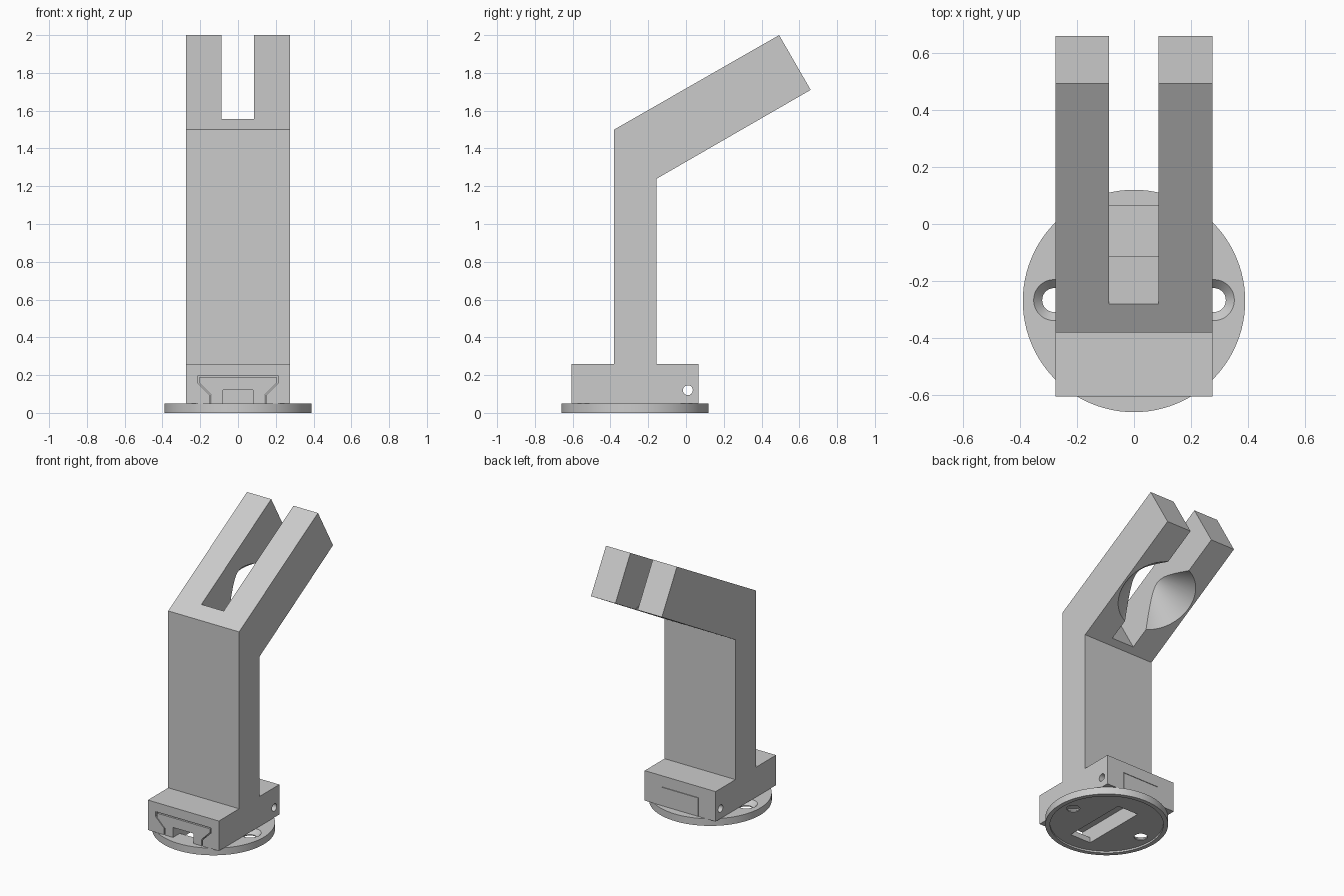
import bpy, bmesh, math
from mathutils import Matrix, Vector

if "Cube" in bpy.data.objects:
    bpy.data.objects.remove(bpy.data.objects["Cube"], do_unlink=True)

grey = bpy.data.materials.new("plain_grey")
grey.use_nodes = True
GREY = (0.6, 0.6, 0.6, 1)
grey.diffuse_color = GREY
grey.node_tree.nodes["Principled BSDF"].inputs["Base Color"].default_value = GREY


def finish(name, bm):
    bmesh.ops.recalc_face_normals(bm, faces=bm.faces[:])
    mesh = bpy.data.meshes.new(name)
    bm.to_mesh(mesh)
    bm.free()
    mesh.materials.append(grey)
    ob = bpy.data.objects.new(name, mesh)
    bpy.context.collection.objects.link(ob)
    return ob


def extrude(name, points, axis, start, end):
    """Extrude a flat outline along x (points are y, z) or y (points are x, z)."""
    bm = bmesh.new()
    place = (lambda a, b: (start, a, b)) if axis == "x" else (lambda a, b: (a, start, b))
    face = bm.faces.new([bm.verts.new(place(a, b)) for a, b in points])
    out = bmesh.ops.extrude_face_region(bm, geom=[face])
    move = Vector((end - start, 0, 0)) if axis == "x" else Vector((0, end - start, 0))
    bmesh.ops.translate(bm, vec=move, verts=[v for v in out["geom"] if isinstance(v, bmesh.types.BMVert)])
    return finish(name, bm)


def box(name, low, high):
    (x0, y0, z0), (x1, y1, z1) = low, high
    return extrude(name, [(y0, z0), (y1, z0), (y1, z1), (y0, z1)], "x", x0, x1)


def cone(name, base, direction, r0, r1, length, sides=64):
    """Cone or cylinder standing on a base point."""
    d = Vector(direction).normalized()
    turn = d.to_track_quat("Z", "Y").to_matrix().to_4x4()
    bm = bmesh.new()
    bmesh.ops.create_cone(bm, cap_ends=True, segments=sides, radius1=r0, radius2=r1, depth=length,
                          matrix=Matrix.Translation(Vector(base) + d * length / 2) @ turn)
    return finish(name, bm)


def activate(ob):
    bpy.ops.object.select_all(action="DESELECT")
    ob.select_set(True)
    bpy.context.view_layer.objects.active = ob


def cut(ob, *cutters):
    activate(ob)
    for cutter in cutters:
        mod = ob.modifiers.new("cut", "BOOLEAN")
        mod.operation, mod.solver, mod.object = "DIFFERENCE", "EXACT", cutter
        bpy.ops.object.modifier_apply(modifier=mod.name)
        bpy.data.objects.remove(cutter, do_unlink=True)


def dovetail(wide, narrow, top):
    right = [(narrow, 0.05), (narrow, 0.095), (wide, 0.16), (wide, top)]
    return right + [(-x, z) for x, z in reversed(right)]


def pin_hole():
    return cone("pin_cutter", (-0.5, 0.01, 0.12), (1, 0, 0), 0.026, 0.026, 1, 32)


def pocket():
    return box("pocket_cutter", (-0.08, -0.53, -0.1), (0.08, -0.06, 0.12))


# Bent stand: foot block, post and sloping arm in one side profile
FRONT, BACK, DISC_Y = -0.605, 0.065, -0.27
stand = extrude("bent_stand", [
    (FRONT, 0.05), (BACK, 0.05), (BACK, 0.26), (-0.155, 0.26), (-0.155, 1.24),
    (0.66, 1.71), (0.493, 2.0), (-0.38, 1.5), (-0.38, 0.26), (FRONT, 0.26)], "x", -0.275, 0.275)

# Fork slot, square to the sloping arm
along = Vector((0, math.cos(math.pi / 6), 0.5))
up = Vector((0, -0.5, along.y))
corner = Vector((0, -0.28, 1.557))
slot_outline = [corner + along * a + up * u for a, u in ((0, 0.2), (0, -0.5), (1.2, -0.5), (1.2, 0.2))]
slot = extrude("slot_cutter", [(p.y, p.z) for p in slot_outline], "x", -0.0875, 0.0855)

# Conical seat sunk into the underside of the arm
seat_centre = Vector((0, -0.155, 1.24)) + along * 0.44
seat = cone("seat_cutter", seat_centre - up * 0.03, up, 0.286, 0, 0.33, 96)

# Dovetail channel in the foot, narrowing towards the back
channel = extrude("channel_cutter",
                  [(x, z - 0.02 if z < 0.06 else z) for x, z in dovetail(0.215, 0.15, 0.195)],
                  "y", FRONT - 0.1, -0.03)
back_opening = box("back_cutter", (-0.142, -0.1, 0.0), (0.142, BACK + 0.1, 0.182))
cut(stand, slot, seat, channel, back_opening, pin_hole())

# Sliding tongue that fills the channel
tongue = extrude("dovetail_tongue", dovetail(0.206, 0.141, 0.187), "y", FRONT, -0.036)
cut(tongue, pocket(), box("notch_cutter", (-0.08, -0.8, 0.0), (0.08, -0.5, 0.12)), pin_hole())
tail = box("tongue_tail", (-0.139, -0.036, 0.05), (0.139, BACK, 0.179))
cut(tail, pin_hole())

# Round base plate with a shallow hollow underneath
plate = cone("base_plate", (0, DISC_Y, 0), (0, 0, 1), 0.39, 0.39, 0.05, 96)
cut(plate, cone("hollow_cutter", (0, DISC_Y, -0.1), (0, 0, 1), 0.36, 0.36, 0.112, 96), pocket())

# Countersunk screw holes
for side in (-1, 1):
    spot = (side * 0.28, DISC_Y + 0.003)
    cut(plate,
        cone("screw_cutter", (*spot, -0.1), (0, 0, 1), 0.042, 0.042, 0.3, 48),
        cone("sink_cutter", (*spot, 0.018), (0, 0, 1), 0.042, 0.087, 0.048, 48))

for ob in (stand, tongue, tail, plate):
    activate(ob)
    bpy.ops.object.shade_smooth_by_angle(angle=math.radians(25))
